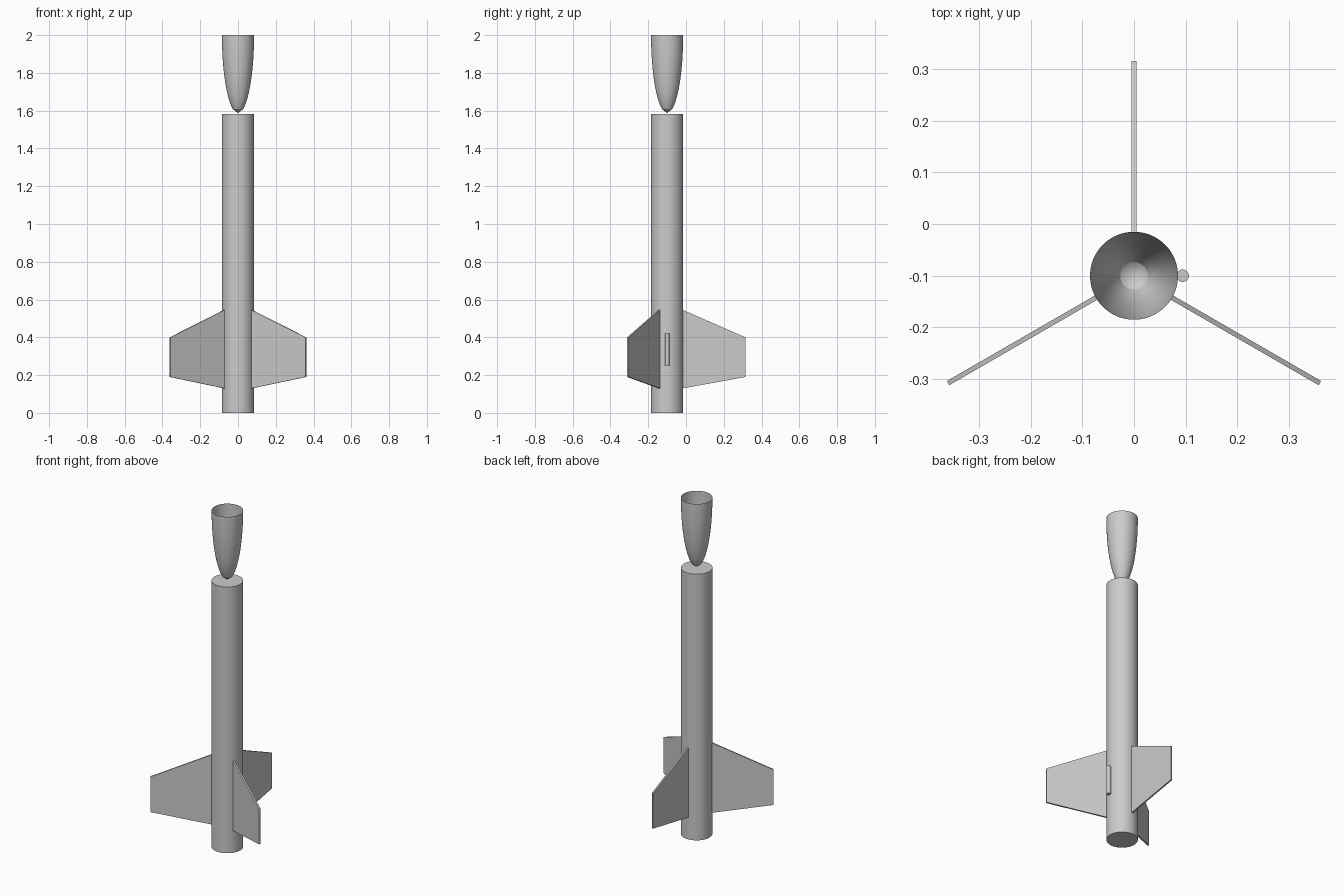
import bpy, math

cube = bpy.data.objects.get("Cube")
if cube:
    bpy.data.objects.remove(cube, do_unlink=True)

CY = -0.10        # axis of the rocket in y
R = 0.085         # body radius
BODY_TOP = 1.583

grey = bpy.data.materials.new("plain grey")
grey.use_nodes = True
COLOUR = (0.6, 0.6, 0.6, 1)
grey.diffuse_color = COLOUR
grey.node_tree.nodes["Principled BSDF"].inputs["Base Color"].default_value = COLOUR


def finish(obj, smooth_angle=None):
    obj.data.materials.append(grey)
    if smooth_angle:
        bpy.ops.object.select_all(action='DESELECT')
        obj.select_set(True)
        bpy.context.view_layer.objects.active = obj
        bpy.ops.object.shade_smooth_by_angle(angle=math.radians(smooth_angle))


def mesh_object(name, verts, faces):
    mesh = bpy.data.meshes.new(name)
    mesh.from_pydata(verts, [], faces)
    obj = bpy.data.objects.new(name, mesh)
    bpy.context.collection.objects.link(obj)
    return obj


def cylinder(name, radius, x, z0, z1, sides):
    bpy.ops.mesh.primitive_cylinder_add(vertices=sides, radius=radius, depth=z1 - z0,
                                        location=(x, CY, (z0 + z1) / 2))
    obj = bpy.context.object
    obj.name = name
    finish(obj, 30)


# Body tube and launch lug on its side
cylinder("body_tube", R, 0, 0, BODY_TOP, 64)
cylinder("launch_lug", 0.012, R + 0.009, 0.25, 0.42, 24)

# Nose cone: open elliptical shell, tip down, resting above the tube
SIDES, STEPS, TIP, RIM = 64, 20, 1.587, 2.0
verts, faces = [], []
for i in range(STEPS):
    t = i / STEPS
    r = R * math.sqrt(1 - t * t)
    for k in range(SIDES):
        a = math.tau * k / SIDES
        verts.append((r * math.cos(a), CY + r * math.sin(a), RIM + (TIP - RIM) * t))
tip = len(verts)
verts.append((0, CY, TIP))
for i in range(STEPS):
    for k in range(SIDES):
        a, b = i * SIDES + k, i * SIDES + (k + 1) % SIDES
        if i < STEPS - 1:
            faces.append((a, a + SIDES, b + SIDES, b))
        else:
            faces.append((a, tip, b))
finish(mesh_object("nose_cone", verts, faces), 20)

# Three swept fins, extruded from one side profile
PROFILE = [(R - 0.001, 0.13), (0.415, 0.19), (0.415, 0.40), (R - 0.001, 0.545)]
HALF = 0.0047
for name, angle in (("back_fin", 90), ("right_fin", 210), ("left_fin", 330)):
    verts = [(r, s * HALF, z) for s in (-1, 1) for r, z in PROFILE]
    faces = [(0, 1, 2, 3), (7, 6, 5, 4)]
    faces += [(i, i + 4, (i + 1) % 4 + 4, (i + 1) % 4) for i in range(4)]
    fin = mesh_object(name, verts, faces)
    fin.location = (0, CY, 0)
    fin.rotation_euler.z = math.radians(angle)
    finish(fin)
